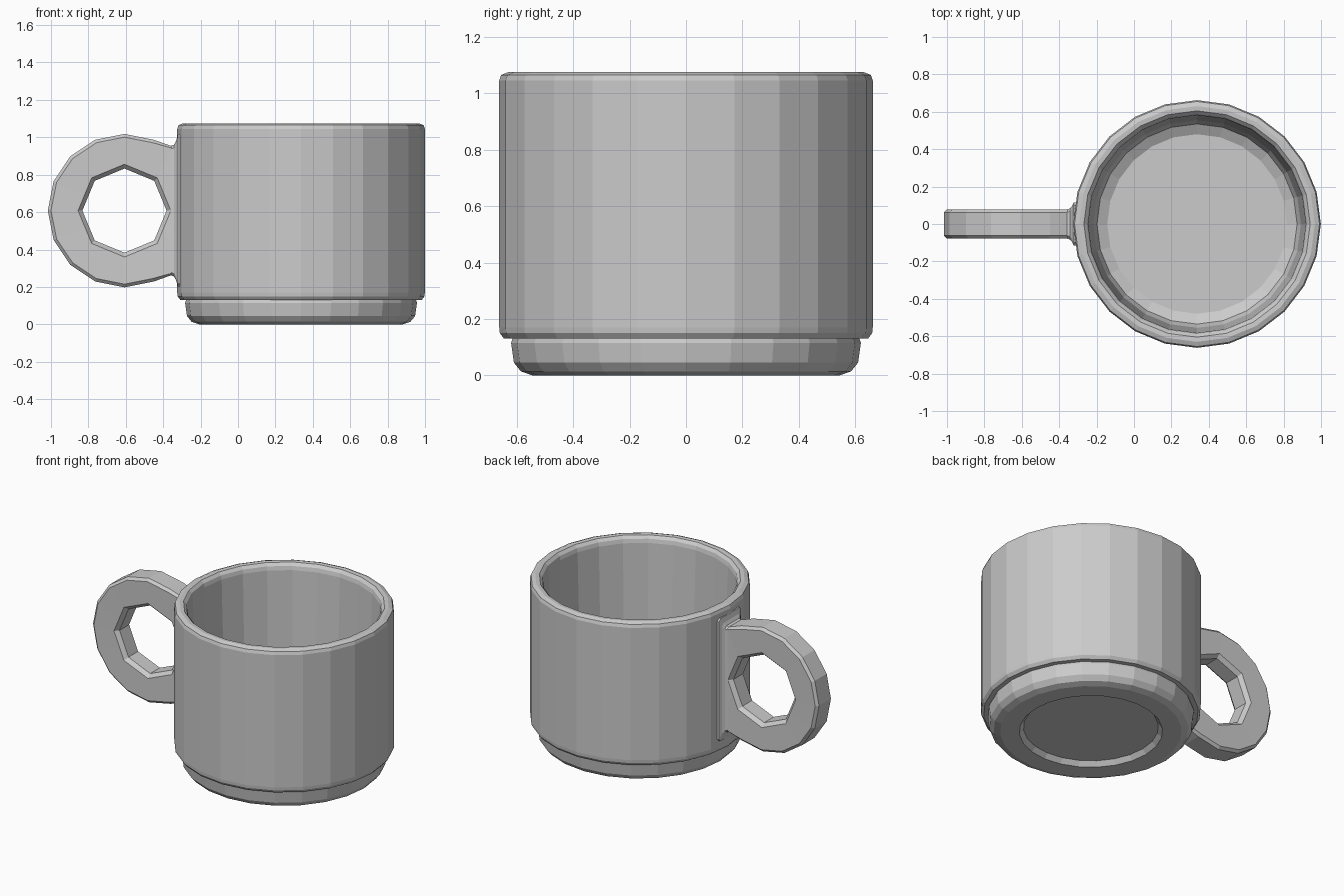
import bpy, bmesh, math
from mathutils import Vector

default = bpy.data.objects.get("Cube")
if default:
    bpy.data.objects.remove(default, do_unlink=True)

grey = bpy.data.materials.new("plain_grey")
grey.use_nodes = True
grey.diffuse_color = (0.6, 0.6, 0.6, 1)
grey.node_tree.nodes["Principled BSDF"].inputs["Base Color"].default_value = (0.6, 0.6, 0.6, 1)


def loft(name, rings, closed=False, cap_start=False, cap_end=False):
    """Bridge equal-length rings of points into one flat-shaded object."""
    bm = bmesh.new()
    loops = [[bm.verts.new(p) for p in ring] for ring in rings]
    n = len(loops[0])
    pairs = list(zip(loops, loops[1:]))
    if closed:
        pairs.append((loops[-1], loops[0]))
    for a, b in pairs:
        for i in range(n):
            j = (i + 1) % n
            bm.faces.new((a[i], a[j], b[j], b[i]))
    if cap_start:
        bm.faces.new(loops[0])
    if cap_end:
        bm.faces.new(loops[-1])
    bmesh.ops.recalc_face_normals(bm, faces=bm.faces)
    mesh = bpy.data.meshes.new(name)
    bm.to_mesh(mesh)
    bm.free()
    mesh.materials.append(grey)
    obj = bpy.data.objects.new(name, mesh)
    bpy.context.collection.objects.link(obj)
    return obj


# Cup: turned profile from the recessed underside, over the rim, to the floor
CUP_X, SIDES = 0.337, 24
profile = [(0.405, 0.03), (0.43, 0.0), (0.545, 0.0), (0.585, 0.014),
           (0.61, 0.045), (0.62, 0.115), (0.615, 0.13), (0.645, 0.13),
           (0.66, 0.15), (0.662, 0.17), (0.662, 1.045), (0.655, 1.065),
           (0.63, 1.075), (0.605, 1.073), (0.588, 1.055), (0.582, 1.03),
           (0.555, 0.20), (0.535, 0.15), (0.48, 0.12)]
cup_rings = []
for r, z in profile:
    angles = [math.tau * i / SIDES for i in range(SIDES)]
    cup_rings.append([(CUP_X + r * math.cos(a), r * math.sin(a), z) for a in angles])
loft("cup", cup_rings, cap_start=True, cap_end=True)

# Handle: sixteen-sided ring with an eight-sided hole, cut flat beside the cup
CENTRE, JOIN_X = Vector((-0.607, 0, 0.608)), -0.355
section = [(0, 0.225, -0.05), (0, 0.248, -0.075), (1, 0.393, -0.078), (1, 0.41, -0.062),
           (1, 0.41, 0.062), (1, 0.393, 0.078), (0, 0.248, 0.075), (0, 0.225, 0.05)]
handle_rings = []
for k in range(16):
    a = math.tau * k / 16
    ring = []
    for outer, r, y in section:
        if not outer and k % 2:
            r *= math.cos(math.pi / 8)
        x, z = r * math.cos(a), r * math.sin(a)
        reach = JOIN_X - CENTRE.x
        if outer and x > reach:
            x = reach
            if k in (2, 14):
                z = math.copysign(0.345 + 0.6 * (r - 0.41), z)
        ring.append(CENTRE + Vector((x, y, z)))
    handle_rings.append(ring)
loft("handle", handle_rings, closed=True)

# Joint: chamfered plate flaring into the cup wall
joint_rings = []
for x, half_y, half_z in [(-0.362, 0.077, 0.345), (-0.343, 0.083, 0.352),
                          (-0.331, 0.096, 0.372), (-0.322, 0.115, 0.405),
                          (-0.295, 0.118, 0.41)]:
    c = 0.016
    quarter = [(half_y, half_z - c), (half_y - c, half_z)]
    right = quarter + [(-y, z) for y, z in reversed(quarter)]
    outline = right + [(-y, -z) for y, z in right]
    joint_rings.append([(x, y, CENTRE.z + z) for y, z in outline])
loft("handle_joint", joint_rings, cap_end=True)
